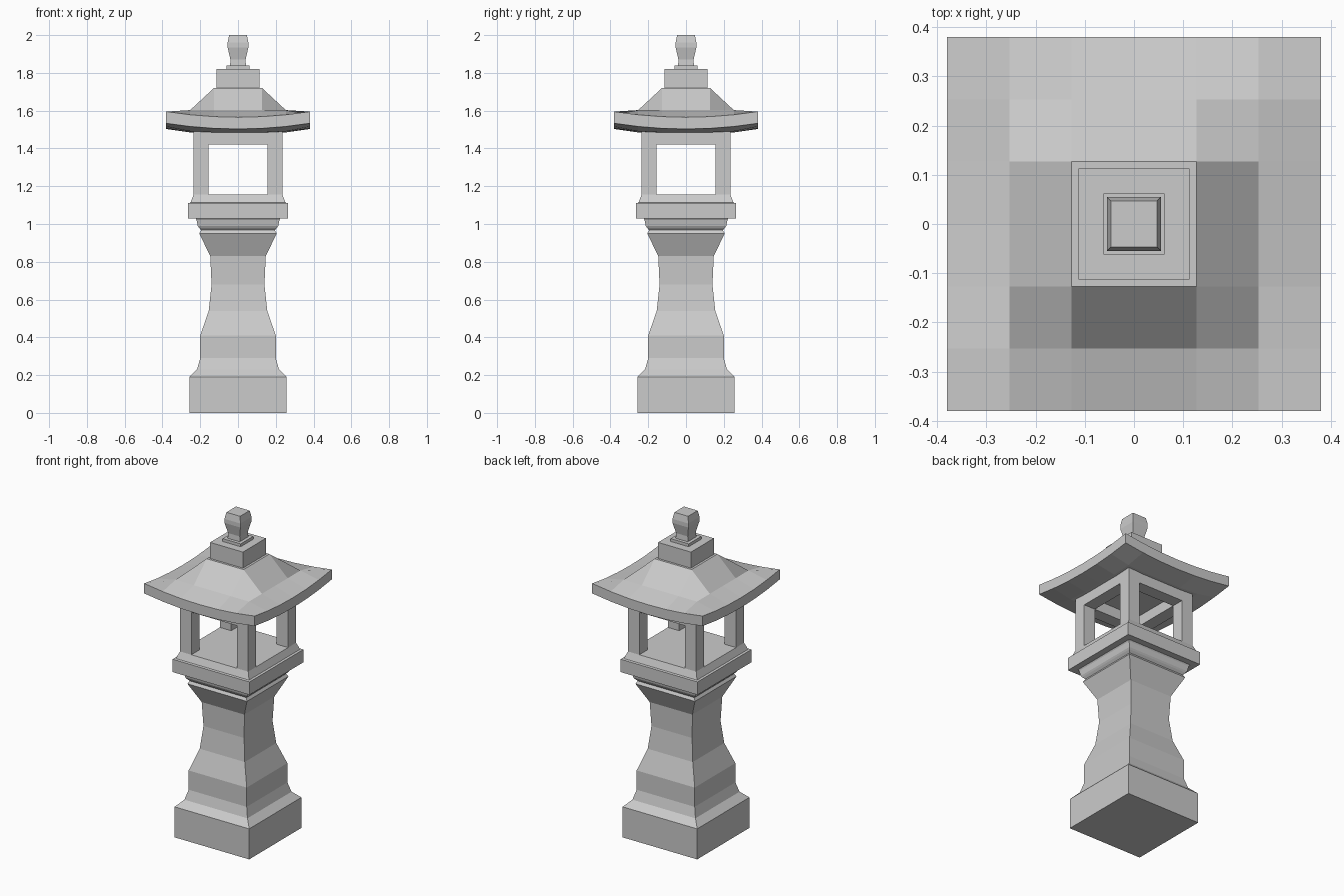
import bpy, bmesh

if "Cube" in bpy.data.objects:
    bpy.data.objects.remove(bpy.data.objects["Cube"])


def finish(name, bm):
    bmesh.ops.recalc_face_normals(bm, faces=bm.faces)
    mesh = bpy.data.meshes.new(name)
    bm.to_mesh(mesh)
    bm.free()
    ob = bpy.data.objects.new(name, mesh)
    bpy.context.collection.objects.link(ob)
    return ob


def square_loft(name, profile):
    """Stack square rings given as (half width, z) and cap both ends."""
    bm = bmesh.new()
    rings = [[bm.verts.new((sx * h, sy * h, z))
              for sx, sy in ((-1, -1), (1, -1), (1, 1), (-1, 1))]
             for h, z in profile]
    for a, b in zip(rings, rings[1:]):
        for i in range(4):
            j = (i + 1) % 4
            bm.faces.new((a[i], a[j], b[j], b[i]))
    bm.faces.new(rings[0])
    bm.faces.new(rings[-1])
    return finish(name, bm)


def box(name, x0, x1, y0, y1, z0, z1):
    bm = bmesh.new()
    bmesh.ops.create_cube(bm, size=1)
    for v in bm.verts:
        v.co = (x0 + (v.co.x + .5) * (x1 - x0),
                y0 + (v.co.y + .5) * (y1 - y0),
                z0 + (v.co.z + .5) * (z1 - z0))
    return finish(name, bm)


# Pedestal: plinth, waisted column and flared neck
square_loft("pedestal", [
    (.257, 0), (.257, .19), (.217, .23), (.20, .29), (.20, .41),
    (.155, .54), (.14, .68), (.147, .83), (.205, .95), (.195, .967)])
square_loft("neck_moulding", [
    (.195, .967), (.207, .98), (.213, .99), (.22, 1.022), (.225, 1.03)])
square_loft("platform", [
    (.265, 1.03), (.265, 1.11), (.252, 1.113), (.235, 1.155)])

# Light chamber: four corner posts and four lintels
OUT, INN = .235, .157
for sx, xn in ((-1, "left"), (1, "right")):
    for sy, yn in ((-1, "front"), (1, "back")):
        xs = sorted((sx * INN, sx * OUT))
        ys = sorted((sy * INN, sy * OUT))
        box(f"post_{yn}_{xn}", *xs, *ys, 1.155, 1.49)
for s, xn, yn in ((-1, "left", "front"), (1, "right", "back")):
    side = sorted((s * INN, s * OUT))
    box(f"lintel_{yn}", -INN, INN, *side, 1.42, 1.49)
    box(f"lintel_{xn}", *side, -INN, INN, 1.42, 1.49)

# Roof: grid slab with a steep crown and upturned eaves
STEPS = [-.38, -.253, -.127, 0, .127, .253, .38]
N = len(STEPS)


def roof_z(x, y, top):
    far, near = max(abs(x), abs(y)), min(abs(x), abs(y))
    if far > .3:                      # eave edge, lifting to the corners
        z = 1.565 + .03 * (near / .38) ** 2
        return z if top else z - .062
    if not top:
        return 1.485 + (.006 if near > .2 else 0)
    return 1.603 if far > .2 else 1.72


bm = bmesh.new()
layers = []
for top in (True, False):
    layers.append([[bm.verts.new((x, y, roof_z(x, y, top))) for x in STEPS]
                   for y in STEPS])
for g in layers:
    for j in range(N - 1):
        for i in range(N - 1):
            bm.faces.new((g[j][i], g[j][i + 1], g[j + 1][i + 1], g[j + 1][i]))
t, b = layers
for k in range(N - 1):
    for e in (0, N - 1):
        bm.faces.new((t[e][k], t[e][k + 1], b[e][k + 1], b[e][k]))
        bm.faces.new((t[k][e], t[k + 1][e], b[k + 1][e], b[k][e]))
finish("roof", bm)

# Crown block, finial plate and finial
square_loft("crown_block", [(.113, 1.72), (.113, 1.82)])
square_loft("finial_plate", [(.062, 1.82), (.062, 1.838)])
square_loft("finial", [
    (.042, 1.838), (.04, 1.87), (.055, 1.935), (.055, 1.96), (.047, 2.0)])
